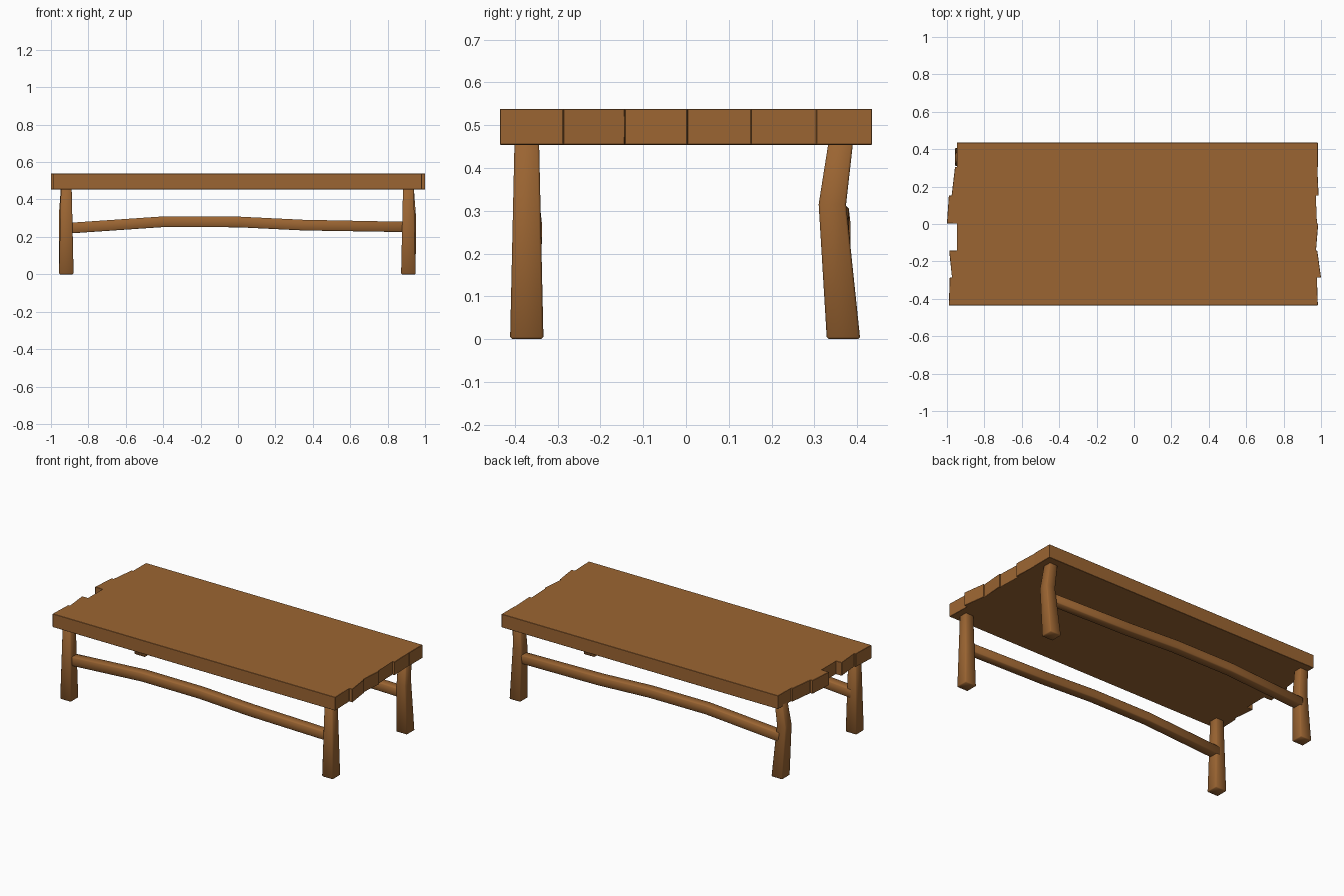
import bpy, bmesh

if "Cube" in bpy.data.objects:
    bpy.data.objects.remove(bpy.data.objects["Cube"])

wood = bpy.data.materials.new("brown wood")
wood.diffuse_color = (0.33, 0.13, 0.032, 1)
wood.use_nodes = True
wood.node_tree.nodes["Principled BSDF"].inputs["Base Color"].default_value = wood.diffuse_color


def finish(name, bm, bevel, angle):
    bmesh.ops.recalc_face_normals(bm, faces=bm.faces)
    # soften only the sharp edges
    sharp = [e for e in bm.edges if e.calc_face_angle(0) > 0.7]
    bmesh.ops.bevel(bm, geom=sharp, offset=bevel, segments=1, affect='EDGES',
                    profile=0.5, clamp_overlap=True)
    me = bpy.data.meshes.new(name)
    bm.to_mesh(me)
    bm.free()
    me.materials.append(wood)
    ob = bpy.data.objects.new(name, me)
    bpy.context.collection.objects.link(ob)
    bpy.ops.object.select_all(action='DESELECT')
    ob.select_set(True)
    bpy.context.view_layer.objects.active = ob
    if angle is None:
        bpy.ops.object.shade_smooth()
    else:
        bpy.ops.object.shade_smooth_by_angle(angle=angle)
    return ob


def beam(name, sections, axis):
    """Square beam through (x, y, z, half width) sections along an axis."""
    bm = bmesh.new()
    rings = []
    for x, y, z, h in sections:
        ring = []
        for a, b in ((-h, -h), (h, -h), (h, h), (-h, h)):
            co = (x + a, y + b, z) if axis == 'z' else (x, y + a, z + b)
            ring.append(bm.verts.new(co))
        rings.append(ring)
    for r, s in zip(rings, rings[1:]):
        for i in range(4):
            j = (i + 1) % 4
            bm.faces.new((r[i], r[j], s[j], s[i]))
    bm.faces.new(rings[0])
    bm.faces.new(rings[-1])
    finish(name, bm, 0.005, None)


# table top: six planks with uneven ends, joined in one slab
ys = [-0.435, -0.287, -0.143, 0.003, 0.152, 0.305, 0.435]
left = [(-0.99, -0.985), (-0.973, -0.988), (-0.947, -0.947),
        (-1.0, -0.99), (-0.975, -0.957), (-0.947, -0.947)]
right = [(0.983, 0.978), (1.0, 0.98), (0.973, 0.985),
         (0.978, 0.972), (0.987, 0.98), (0.983, 0.983)]
bm = bmesh.new()
outline = []
for i, (a, b) in enumerate(right):
    outline += [(a, ys[i]), (b, ys[i + 1])]
for i in reversed(range(6)):
    a, b = left[i]
    outline += [(b, ys[i + 1]), (a, ys[i])]
# merge points that repeat
pts = [p for k, p in enumerate(outline) if p != outline[k - 1]]
face = bm.faces.new([bm.verts.new((x, y, 0.454)) for x, y in pts])
ext = bmesh.ops.extrude_face_region(bm, geom=[face])
for v in ext["geom"]:
    if isinstance(v, bmesh.types.BMVert):
        v.co.z = 0.538
if not any(f.calc_center_median().z < 0.46 for f in bm.faces):
    bm.faces.new([v for v in bm.verts if v.co.z < 0.46])
finish("table_top", bm, 0.003, 0.6)

# legs: straight in front, kinked at the back
for side, s, cx in (("left", -1, 0.918), ("right", 1, 0.911)):
    beam("front_leg_" + side, [(s * cx, -0.372, 0, 0.039),
                               (s * cx, -0.372, 0.47, 0.0285)], 'z')
    beam("back_leg_" + side, [(s * cx, 0.368, 0, 0.039),
                              (s * (cx + 0.008), 0.342, 0.315, 0.032),
                              (s * cx, 0.363, 0.47, 0.0285)], 'z')

# long stretchers, slightly crooked
for side, y in (("front", -0.369), ("back", 0.352)):
    beam(side + "_stretcher", [(-0.915, y + 0.004, 0.246, 0.0285),
                               (-0.4, y, 0.281, 0.0285),
                               (0, y, 0.280, 0.0285),
                               (0.35, y, 0.263, 0.0285),
                               (0.91, y - 0.004, 0.253, 0.0275)], 'x')
